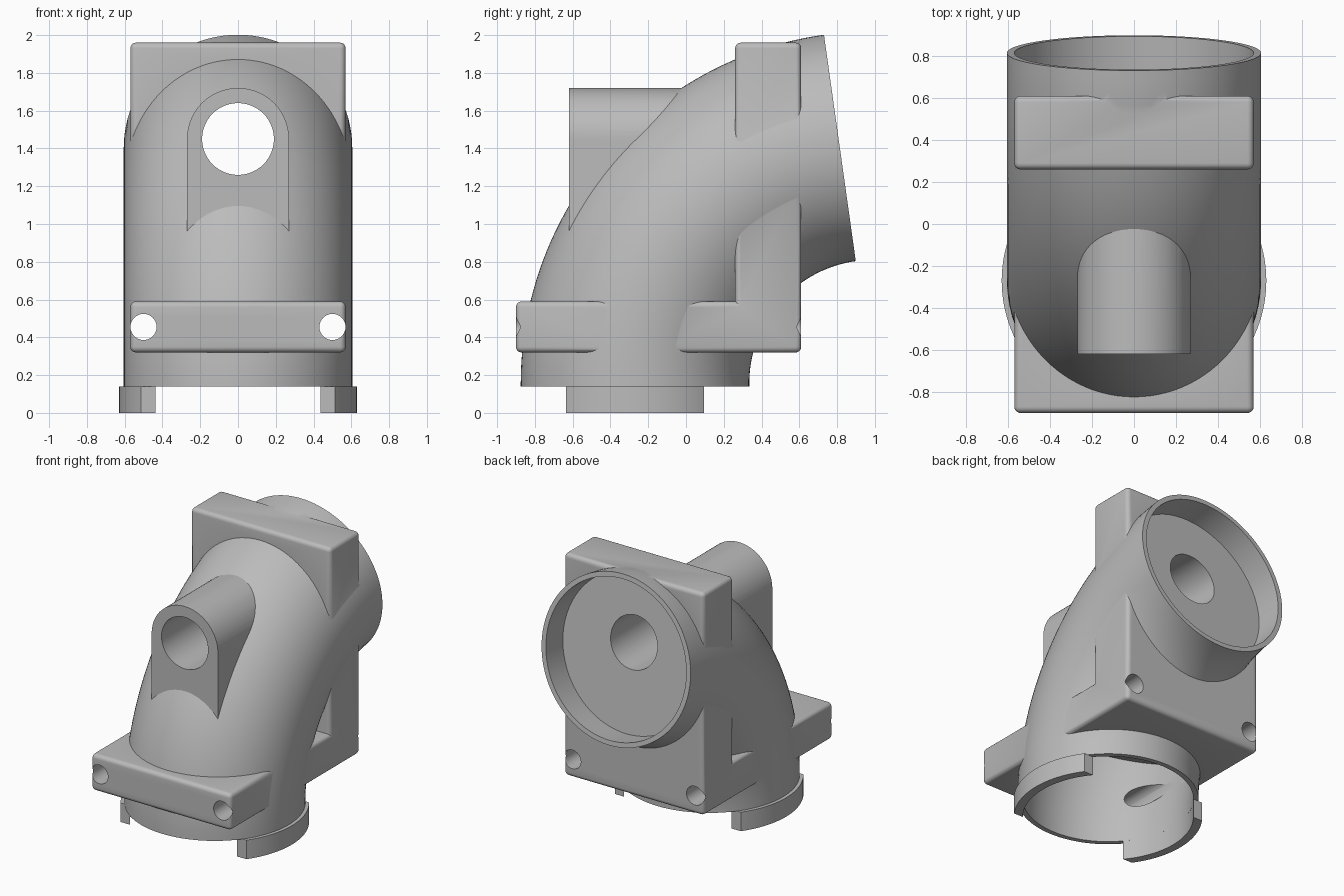
import bpy, bmesh
from math import sin, cos, pi, radians, sqrt
from mathutils import Vector

if "Cube" in bpy.data.objects:
    bpy.data.objects.remove(bpy.data.objects["Cube"])

grey = bpy.data.materials.new("plain grey")
grey.use_nodes = True
grey.diffuse_color = (0.5, 0.5, 0.5, 1)
grey.node_tree.nodes["Principled BSDF"].inputs["Base Color"].default_value = (0.5, 0.5, 0.5, 1)

PIPE_Y, BASE_Z, BEND_Z = -0.27, 0.14, 0.155   # pipe foot and start of the bend
BEND_R, PIPE_R, BORE_R = 1.26, 0.605, 0.57
END = radians(82)


def finish(name, bm):
    bmesh.ops.recalc_face_normals(bm, faces=bm.faces)
    mesh = bpy.data.meshes.new(name)
    bm.to_mesh(mesh)
    bm.free()
    mesh.materials.append(grey)
    ob = bpy.data.objects.new(name, mesh)
    bpy.context.collection.objects.link(ob)
    return ob


def path_point(a):
    """Centre and sideways direction of the bend at angle a."""
    c = Vector((0, PIPE_Y + BEND_R * (1 - cos(a)), BEND_Z + BEND_R * sin(a)))
    return c, Vector((0, cos(a), -sin(a)))


def tube(name, stations, radius, sides=96):
    """Solid round bar through (centre, sideways) stations."""
    bm = bmesh.new()
    rings = []
    for c, side in stations:
        rings.append([bm.verts.new(c + radius * (Vector((cos(t), 0, 0)) + side * sin(t)))
                      for t in (2 * pi * i / sides for i in range(sides))])
    for r, s in zip(rings, rings[1:]):
        for i in range(sides):
            j = (i + 1) % sides
            bm.faces.new((r[i], r[j], s[j], s[i]))
    bm.faces.new(rings[0])
    bm.faces.new(rings[-1])
    return finish(name, bm)


def prism(name, points, direction, bevel=0):
    """Extrude a flat outline, rounding its convex edges if asked."""
    bm = bmesh.new()
    face = bm.faces.new([bm.verts.new(p) for p in points])
    out = bmesh.ops.extrude_face_region(bm, geom=[face])
    bmesh.ops.translate(bm, vec=direction,
                        verts=[v for v in out["geom"] if isinstance(v, bmesh.types.BMVert)])
    bmesh.ops.recalc_face_normals(bm, faces=bm.faces)
    if bevel:
        bmesh.ops.bevel(bm, geom=[e for e in bm.edges if e.is_convex], offset=bevel,
                        segments=5, profile=0.5, affect='EDGES')
    return finish(name, bm)


def combine(target, tool, operation):
    mod = target.modifiers.new(operation.lower(), 'BOOLEAN')
    mod.operation, mod.solver, mod.object = operation, 'EXACT', tool
    bpy.context.view_layer.objects.active = target
    bpy.ops.object.modifier_apply(modifier=mod.name)
    bpy.data.objects.remove(tool)


def drill(x, z, radius):
    """Round cutter running front to back."""
    up = Vector((0, 0, 1))
    return tube("drill", [(Vector((x, y, z)), up) for y in (-1.2, 1.2)], radius, 64)


def smooth(ob):
    bpy.ops.object.select_all(action='DESELECT')
    ob.select_set(True)
    bpy.context.view_layer.objects.active = ob
    bpy.ops.object.shade_smooth_by_angle(angle=radians(25))


# Bent pipe body
flat = Vector((0, 1, 0))
foot = (Vector((0, PIPE_Y, BASE_Z)), flat)
steps = 48
housing = tube("elbow_housing", [foot] + [path_point(END * i / steps) for i in range(steps + 1)], PIPE_R)

# L-shaped mounting block, flange at the front and upright at the back
outline = [(-0.9, 0.32), (0.61, 0.32), (0.61, 1.96), (0.26, 1.96), (0.26, 0.59), (-0.9, 0.59)]
block = prism("mount_block", [(-0.57, y, z) for y, z in outline], (1.14, 0, 0), 0.03)
combine(housing, block, 'UNION')

# Arched boss on the front
arch = [(0.27 * cos(pi * i / 40), -0.62, 1.45 + 0.27 * sin(pi * i / 40)) for i in range(41)]
boss = prism("front_boss", arch + [(-0.27, -0.62, 0.9), (0.27, -0.62, 0.9)], (0, 0.8, 0))
combine(housing, boss, 'UNION')

# Recess in the upper mouth
centre, side = path_point(END)
axis = Vector((0, sin(END), cos(END)))
combine(housing, tube("upper_recess", [(centre - axis * 0.2, side), (centre + axis * 0.3, side)], BORE_R),
        'DIFFERENCE')

# Recess in the lower mouth, following the bend
below = (Vector((0, PIPE_Y, -0.1)), flat)
bend = [path_point(radians(20) * i / 12) for i in range(13)]
combine(housing, tube("lower_recess", [below] + bend, BORE_R), 'DIFFERENCE')

# Sight hole and two screw holes
for x, z, r in ((0, 1.45, 0.19), (-0.5, 0.455, 0.069), (0.5, 0.455, 0.069)):
    combine(housing, drill(x, z, r), 'DIFFERENCE')
smooth(housing)

# Curved locking tabs under the lower mouth
ys = [0.365 * (i / 16 - 1) for i in range(33)]
for name, sx in (("left_tab", 1), ("right_tab", -1)):
    outer = [(sx * sqrt(0.63 ** 2 - y * y), PIPE_Y + y, 0) for y in ys]
    inner = [(sx * sqrt(BORE_R ** 2 - y * y), PIPE_Y + y, 0) for y in reversed(ys)]
    smooth(prism(name, outer + inner, (0, 0, BASE_Z)))
